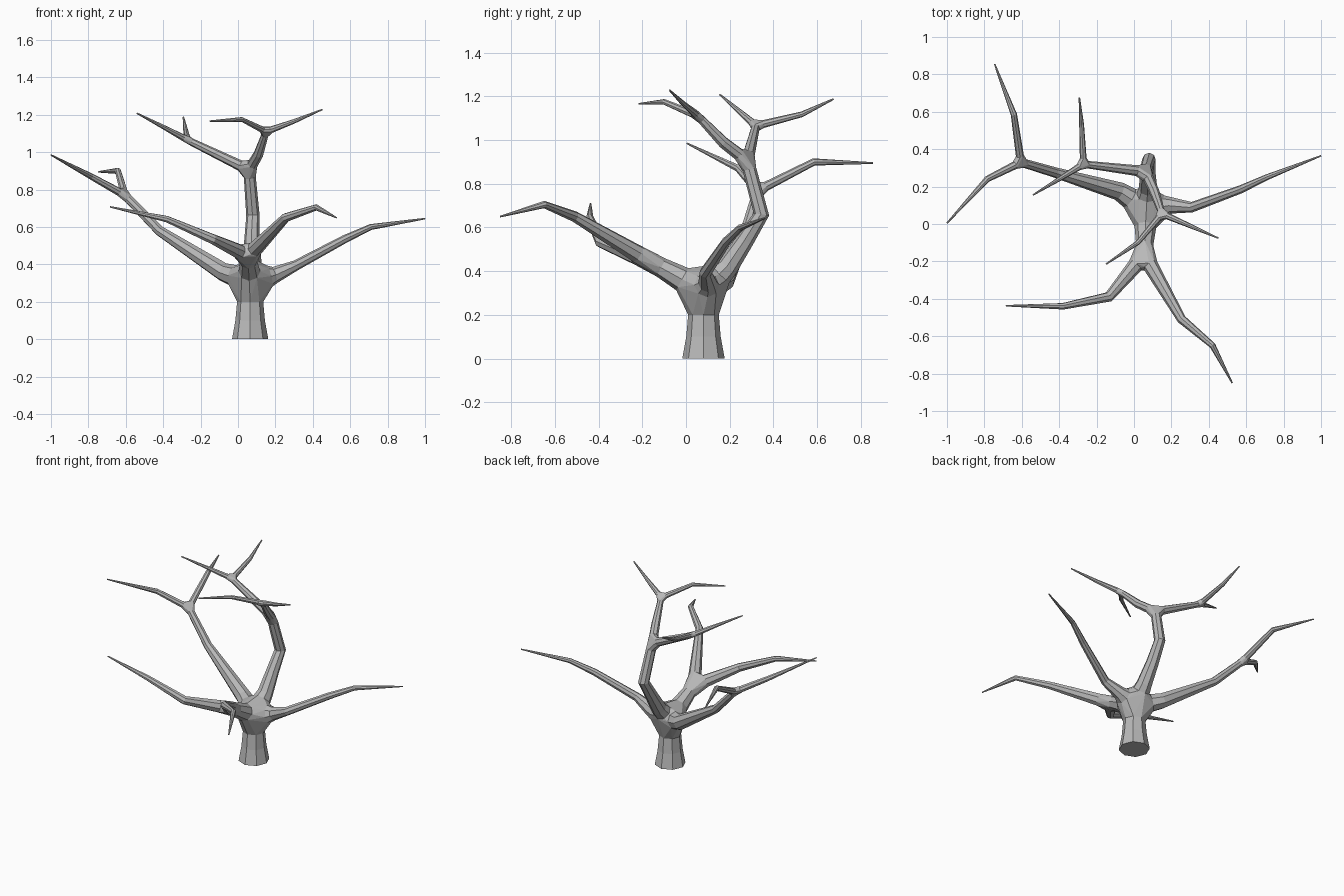
import bpy
import bmesh
import math
from mathutils import Vector

SIDES = 8

cube = bpy.data.objects.get("Cube")
if cube:
    bpy.data.objects.remove(cube, do_unlink=True)

# One plain bark colour
bark = bpy.data.materials.new("grey_bark")
bark.use_nodes = True
colour = (0.48, 0.48, 0.48, 1)
bark.diffuse_color = colour
for node in bark.node_tree.nodes:
    if node.type == 'BSDF_PRINCIPLED':
        node.inputs["Base Color"].default_value = colour


def tube(bm, path, trim_start=0.0, trim_end=0.0):
    """Tapered eight-sided tube along (x, y, z, radius) points; returns first and last ring positions."""
    points = [Vector(p[:3]) for p in path]
    radii = [p[3] for p in path]
    # Pull the ends back to leave room for a fork
    points[0] += (points[1] - points[0]).normalized() * trim_start
    points[-1] += (points[-2] - points[-1]).normalized() * trim_end
    steps = [(b - a).normalized() for a, b in zip(points, points[1:])]
    tangents = [steps[0]]
    tangents += [(a + b).normalized() for a, b in zip(steps, steps[1:])]
    tangents.append(steps[-1])

    frame = tangents[0].to_track_quat('Z', 'Y')
    previous = tangents[0]
    rings = []
    for point, radius, tangent in zip(points, radii, tangents):
        frame = previous.rotation_difference(tangent) @ frame
        previous = tangent
        ring = []
        for i in range(SIDES):
            angle = math.tau * i / SIDES
            offset = Vector((math.cos(angle), math.sin(angle), 0)) * radius
            ring.append(bm.verts.new(point + frame @ offset))
        rings.append(ring)
    for low, high in zip(rings, rings[1:]):
        for i in range(SIDES):
            j = (i + 1) % SIDES
            bm.faces.new((low[i], low[j], high[j], high[i]))
    bm.faces.new(list(reversed(rings[0])))
    bm.faces.new(rings[-1])
    return [v.co.copy() for v in rings[0]], [v.co.copy() for v in rings[-1]]


def fork(bm, rings):
    """Faceted joint wrapped around the ring ends that meet."""
    verts = [bm.verts.new(co) for ring in rings for co in ring]
    result = bmesh.ops.convex_hull(bm, input=verts)
    spare = {g for key in ("geom_interior", "geom_unused")
             for g in result[key] if isinstance(g, bmesh.types.BMVert)}
    bmesh.ops.delete(bm, geom=list(spare), context='VERTS')


def finish(name, bm):
    mesh = bpy.data.meshes.new(name)
    bm.to_mesh(mesh)
    bm.free()
    mesh.materials.append(bark)
    obj = bpy.data.objects.new(name, mesh)
    bpy.context.collection.objects.link(obj)


def limb(name, stem, twigs=(), trim_start=0.11):
    """A stem with optional twigs; a twig is (path, sub_twigs) and starts at its parent's end."""
    bm = bmesh.new()

    def grow(path, children, trim):
        gap = path[-1][3] * 1.3 if children else 0.0
        first, last = tube(bm, path, trim, gap)
        if children:
            rings = [last]
            for child_path, grandchildren in children:
                root = path[-1][:3] + (path[-1][3] * 0.9,)
                rings.append(grow([root] + child_path, grandchildren, gap * 1.3))
            fork(bm, rings)
        return first

    start_ring = grow(stem, twigs, trim_start)
    finish(name, bm)
    return start_ring


CROTCH = (0.065, 0.08, 0.31, 0.058)

# Trunk, flared at the ground and narrowest below the crotch
bm = bmesh.new()
_, trunk_top = tube(bm, [(0.065, 0.08, 0, 0.097),
                         (0.065, 0.08, 0.1, 0.079),
                         (0.065, 0.08, 0.2, 0.07)])
finish("trunk", bm)

# Left limb, a single long sweep
left = limb("left_limb", [
    CROTCH, (0.2, 0.1, 0.345, 0.044), (0.31, 0.09, 0.395, 0.028),
    (0.57, 0.185, 0.535, 0.022), (0.71, 0.25, 0.6, 0.016),
    (1.0, 0.365, 0.645, 0.004)])

# Front limb, split into two drooping branches
front = limb("front_limb", [CROTCH, (0.055, -0.165, 0.445, 0.046)], [
    ([(0.255, -0.51, 0.65, 0.025), (0.42, -0.65, 0.705, 0.017),
      (0.525, -0.85, 0.65, 0.004)], []),
    ([(-0.135, -0.39, 0.535, 0.028), (-0.38, -0.44, 0.642, 0.018),
      (-0.685, -0.437, 0.708, 0.004)], []),
])

# Right limb, forked near its end
right = limb("right_limb", [
    CROTCH, (-0.08, 0.175, 0.36, 0.05), (-0.42, 0.275, 0.58, 0.028),
    (-0.605, 0.33, 0.77, 0.024)], [
    ([(-0.642, 0.585, 0.9, 0.017), (-0.745, 0.855, 0.895, 0.004)], []),
    ([(-0.785, 0.24, 0.87, 0.017), (-1.0, 0.005, 0.985, 0.004)], []),
])

# Back leader, the tallest limb, which forks twice
back = limb("back_leader", [
    CROTCH, (0.075, 0.19, 0.42, 0.05), (0.075, 0.27, 0.54, 0.041),
    (0.08, 0.345, 0.66, 0.036), (0.06, 0.28, 0.905, 0.032)], [
    ([(0.11, 0.17, 0.99, 0.027), (0.15, 0.055, 1.11, 0.02)], [
        ([(0.3, -0.01, 1.165, 0.012), (0.45, -0.075, 1.228, 0.004)], []),
        ([(0.02, -0.1, 1.175, 0.013), (-0.15, -0.215, 1.166, 0.004)], []),
    ]),
    ([(-0.27, 0.32, 1.065, 0.02)], [
        ([(-0.4, 0.24, 1.135, 0.012), (-0.54, 0.155, 1.208, 0.004)], []),
        ([(-0.28, 0.53, 1.118, 0.013), (-0.292, 0.675, 1.188, 0.004)], []),
    ]),
])

# Crotch joining the trunk and the four limbs
bm = bmesh.new()
fork(bm, [trunk_top, left, front, right, back])
finish("crotch", bm)
